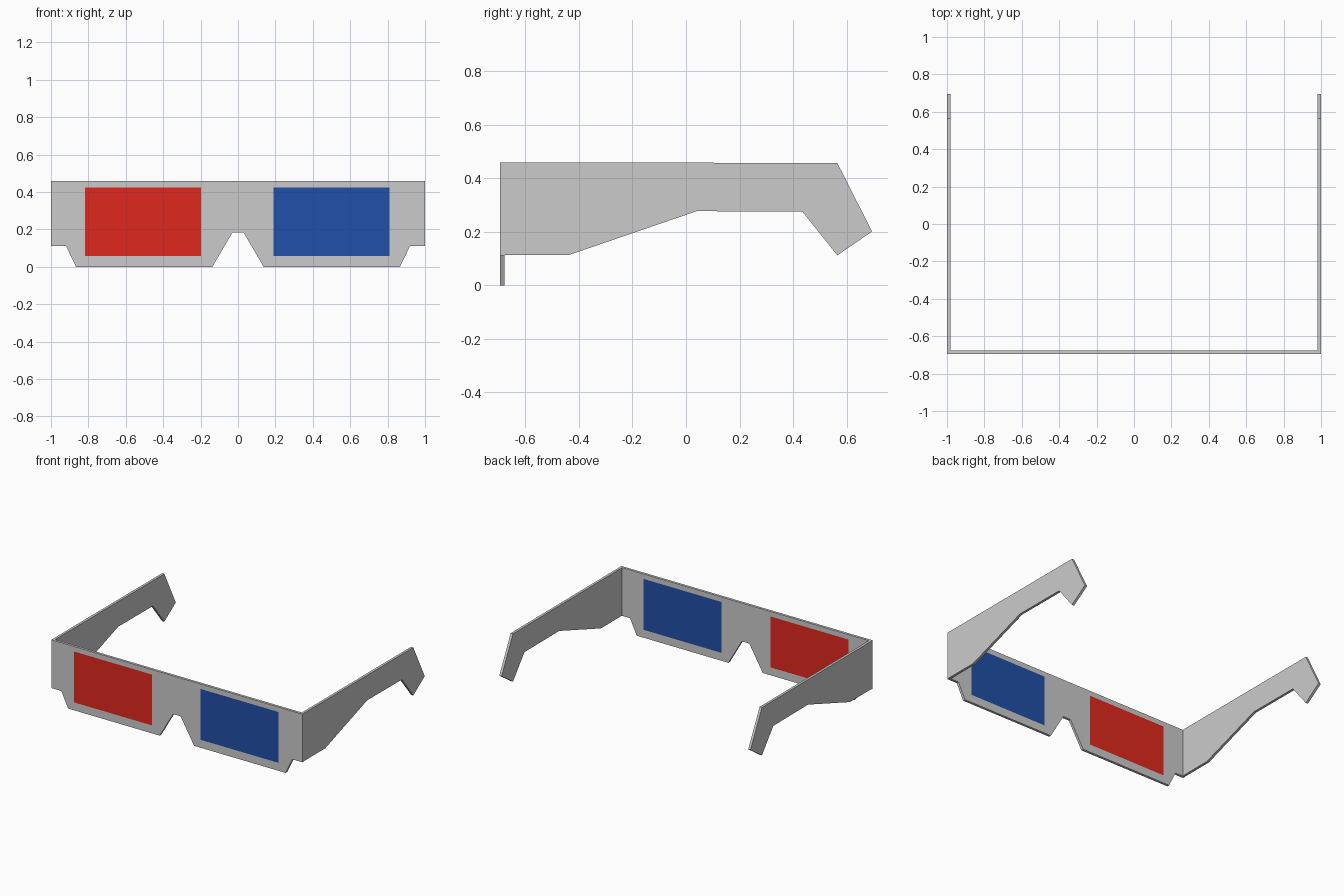
import bpy, bmesh
from math import pi

if "Cube" in bpy.data.objects:
    bpy.data.objects.remove(bpy.data.objects["Cube"])

T = 0.018            # card thickness
FRONT_Y = -0.695
HALF_W = 1.0
FACING_FRONT = (pi / 2, 0, 0)
FACING_SIDE = (pi / 2, 0, pi / 2)


def card(name, outlines, loc, rot, color=None):
    """Flat card cut from an outer outline plus optional hole outlines."""
    cu = bpy.data.curves.new(name, 'CURVE')
    cu.dimensions = '2D'
    cu.fill_mode = 'BOTH'
    cu.extrude = T / 2
    for pts in outlines:
        sp = cu.splines.new('POLY')
        sp.points.add(len(pts) - 1)
        for p, (u, v) in zip(sp.points, pts):
            p.co = (u, v, 0, 1)
        sp.use_cyclic_u = True
    ob = bpy.data.objects.new(name, cu)
    bpy.context.collection.objects.link(ob)
    ob.location, ob.rotation_euler = loc, rot
    bpy.ops.object.select_all(action='DESELECT')
    ob.select_set(True)
    bpy.context.view_layer.objects.active = ob
    bpy.ops.object.convert(target='MESH')
    ob = bpy.context.object
    ob.name = name
    bm = bmesh.new()
    bm.from_mesh(ob.data)
    bmesh.ops.remove_doubles(bm, verts=bm.verts, dist=1e-4)
    bmesh.ops.recalc_face_normals(bm, faces=bm.faces)
    for f in bm.faces:
        f.smooth = False
    bm.to_mesh(ob.data)
    bm.free()
    if color:
        mat = bpy.data.materials.new(name)
        mat.diffuse_color = (*color, 1)
        mat.use_nodes = True
        mat.node_tree.nodes["Principled BSDF"].inputs["Base Color"].default_value = mat.diffuse_color
        ob.data.materials.clear()
        ob.data.materials.append(mat)
    return ob


def rect(x0, x1, z0, z1):
    return [(x0, z0), (x1, z0), (x1, z1), (x0, z1)]


# Front frame: mirrored half outline with two lens openings
half = [(0.03, 0.183), (0.137, 0), (0.866, 0), (0.92, 0.112),
        (HALF_W, 0.112), (HALF_W, 0.459)]
outline = half + [(-x, z) for x, z in reversed(half)]
left_rect = rect(-0.818, -0.197, 0.057, 0.423)
right_rect = rect(0.19, 0.811, 0.057, 0.423)
front_loc = (0, FRONT_Y + T / 2, 0)
card("front_frame", [outline, left_rect, right_rect], front_loc, FACING_FRONT)

# Coloured lenses filling the openings flush
card("red_lens", [left_rect], front_loc, FACING_FRONT, (0.74, 0.022, 0.013))
card("blue_lens", [right_rect], front_loc, FACING_FRONT, (0.015, 0.08, 0.39))

# Temple arms with hooked ear ends
temple = [(FRONT_Y + T, 0.459), (0.565, 0.457), (0.695, 0.201), (0.565, 0.112),
          (0.435, 0.275), (0.04, 0.277), (-0.435, 0.114), (FRONT_Y + T, 0.114)]
for side, s in (("left", -1), ("right", 1)):
    card(side + "_temple", [temple], (s * (HALF_W - T / 2), 0, 0), FACING_SIDE)
